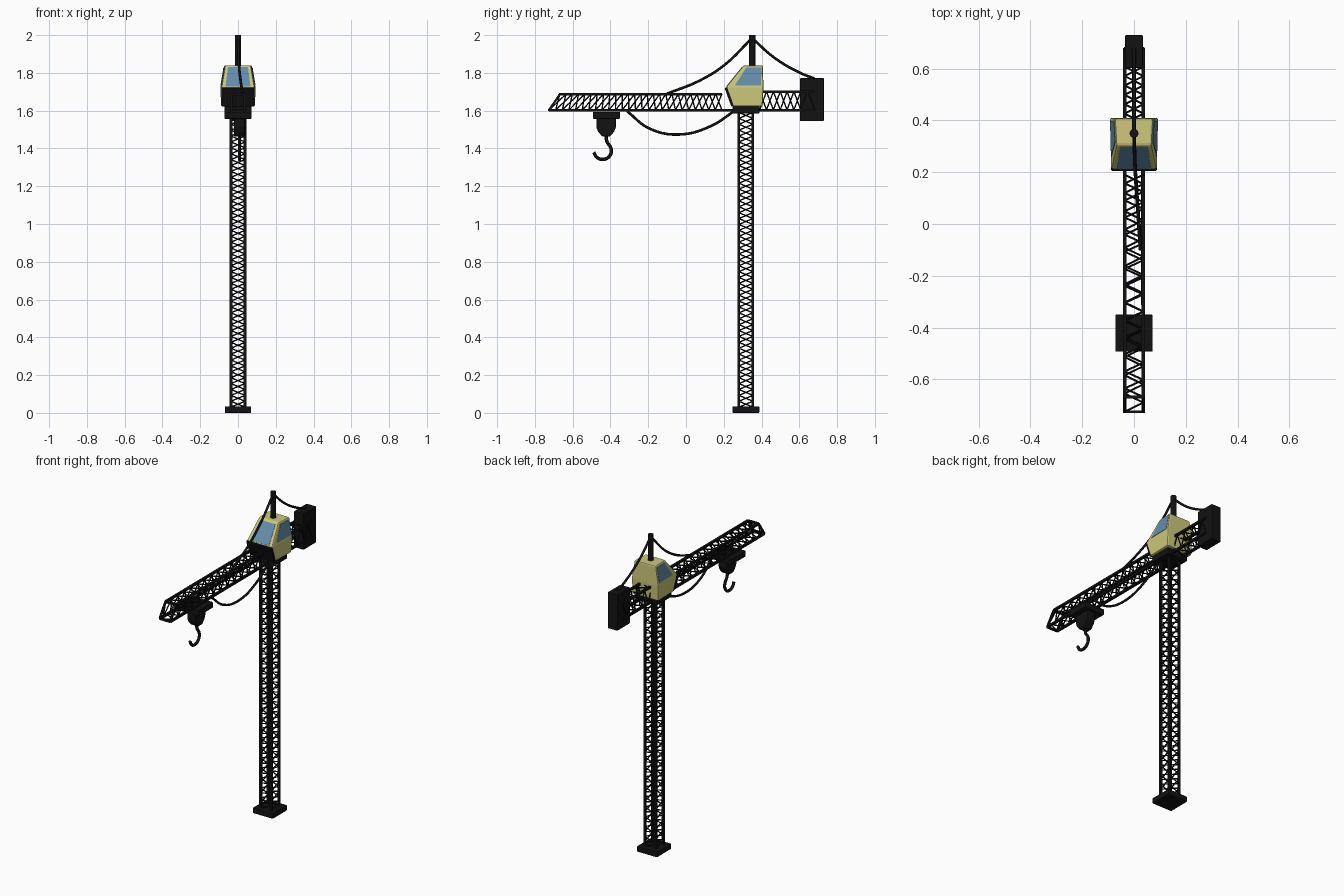
import bpy, bmesh, math
from mathutils import Vector, Matrix

if "Cube" in bpy.data.objects:
    bpy.data.objects.remove(bpy.data.objects["Cube"])


def material(name, rgb):
    m = bpy.data.materials.new(name)
    m.diffuse_color = (*rgb, 1)
    m.use_nodes = True
    m.node_tree.nodes["Principled BSDF"].inputs["Base Color"].default_value = m.diffuse_color
    return m


BLACK = material("black_steel", (0.006, 0.006, 0.006))
YELLOW = material("cab_paint", (0.62, 0.58, 0.2))
GLASS = material("window_glass", (0.13, 0.27, 0.42))


def finish(name, bm, mat, bevel=0.0, smooth=False):
    bmesh.ops.recalc_face_normals(bm, faces=bm.faces)
    me = bpy.data.meshes.new(name)
    bm.to_mesh(me)
    bm.free()
    ob = bpy.data.objects.new(name, me)
    bpy.context.collection.objects.link(ob)
    me.materials.append(mat)
    if bevel:
        mod = ob.modifiers.new("bevel", 'BEVEL')
        mod.width, mod.segments = bevel, 2
    if smooth:
        bpy.ops.object.select_all(action='DESELECT')
        ob.select_set(True)
        bpy.context.view_layer.objects.active = ob
        bpy.ops.object.shade_smooth_by_angle()
    return ob


def beam(bm, a, b, r, sides=6):
    a, b = Vector(a), Vector(b)
    d = b - a
    rot = d.to_track_quat('Z', 'Y').to_matrix().to_4x4()
    turn = Matrix.Rotation(math.pi / 4 if sides == 4 else 0, 4, 'Z')
    bmesh.ops.create_cone(bm, cap_ends=True, segments=sides, radius1=r, radius2=r, depth=d.length,
                          matrix=Matrix.Translation((a + b) / 2) @ rot @ turn)


def box(name, lo, hi, bevel=0.004):
    bm = bmesh.new()
    lo, hi = Vector(lo), Vector(hi)
    bmesh.ops.create_cube(bm, size=1, matrix=Matrix.Translation((lo + hi) / 2) @ Matrix.Diagonal((*(hi - lo), 1)))
    return finish(name, bm, BLACK, bevel)


def lattice(bm, starts, ends, n, r_chord, r_brace):
    """Four chords in ring order, zigzag braces on each side, mirrored on opposite sides."""
    starts, ends = [Vector(p) for p in starts], [Vector(p) for p in ends]
    for s, e in zip(starts, ends):
        beam(bm, s, e, r_chord, 4)
    for k in range(4):
        rails = [(starts[k], ends[k]), (starts[(k + 1) % 4], ends[(k + 1) % 4])]
        for i in range(n):
            p, q = rails[i % 2], rails[(i + 1) % 2]
            beam(bm, p[0].lerp(p[1], i / n), q[0].lerp(q[1], (i + 1) / n), r_brace, 5)


def tube(name, pts, r, smooth_path=True):
    cu = bpy.data.curves.new(name, 'CURVE')
    cu.dimensions = '3D'
    cu.bevel_depth, cu.bevel_resolution, cu.resolution_u, cu.use_fill_caps = r, 2, 5, True
    sp = cu.splines.new('BEZIER')
    sp.bezier_points.add(len(pts) - 1)
    for bp, p in zip(sp.bezier_points, pts):
        bp.co = p
        bp.handle_left_type = bp.handle_right_type = 'AUTO'
    ob = bpy.data.objects.new(name, cu)
    bpy.context.collection.objects.link(ob)
    cu.materials.append(BLACK)
    return ob


# Mast with foot and turntable plate
MY = 0.317
box("base_plate", (-0.07, MY - 0.071, 0), (0.07, MY + 0.071, 0.035))
box("turntable_plate", (-0.072, MY - 0.071, 1.585), (0.072, MY + 0.071, 1.625))
bm = bmesh.new()
ring = [(-0.037, MY - 0.037), (0.037, MY - 0.037), (0.037, MY + 0.037), (-0.037, MY + 0.037)]
lattice(bm, [(x, y, 0.03) for x, y in ring], [(x, y, 1.59) for x, y in ring], 50, 0.0095, 0.004)
finish("mast", bm, BLACK)

# Front jib with slanted tip
W = 0.036
ring = [(-W, 1.603), (W, 1.603), (W, 1.687), (-W, 1.687)]
bm = bmesh.new()
tip = [(x, -0.725 if z < 1.65 else -0.668, z) for x, z in ring]
lattice(bm, tip, [(x, 0.19, z) for x, z in ring], 26, 0.0095, 0.004)
for i in range(4):
    beam(bm, tip[i], tip[(i + 1) % 4], 0.008, 4)
for x in (-W, W):
    beam(bm, (x, 0.18, 1.603), (x, 0.42, 1.603), 0.0095, 4)
finish("front_jib", bm, BLACK)

# Rear jib and counterweight
ring = [(-W, 1.603), (W, 1.603), (W, 1.7), (-W, 1.7)]
bm = bmesh.new()
lattice(bm, [(x, 0.39, z) for x, z in ring], [(x, 0.68, z) for x, z in ring], 8, 0.0095, 0.004)
finish("rear_jib", bm, BLACK)
box("counterweight", (-0.034, 0.603, 1.545), (0.034, 0.73, 1.772))

# Cab body: three rings joined into a shell (half width, front y, back y, z)
rings = []
for wf, wb, yf, yb, z in ((0.086, 0.09, 0.246, 0.405, 1.622),
                          (0.088, 0.093, 0.21, 0.41, 1.722),
                          (0.068, 0.074, 0.305, 0.407, 1.84)):
    rings.append([Vector(p) for p in ((-wf, yf, z), (wf, yf, z), (wb, yb, z), (-wb, yb, z))])
bm = bmesh.new()
vs = [[bm.verts.new(p) for p in r] for r in rings]
bm.faces.new(vs[0])
bm.faces.new(vs[2])
for a, b in zip(vs, vs[1:]):
    for k in range(4):
        bm.faces.new((a[k], a[(k + 1) % 4], b[(k + 1) % 4], b[k]))
finish("cab_body", bm, YELLOW, 0.008)


def panel(name, k, level, u0, u1, v0, v1, mat, out, bevel=0.0):
    """Thin slab lying on one side of the cab."""
    a, b = rings[level][k], rings[level][(k + 1) % 4]
    c, d = rings[level + 1][(k + 1) % 4], rings[level + 1][k]
    pts = [a.lerp(b, u).lerp(d.lerp(c, u), v) for u, v in ((u0, v0), (u1, v0), (u1, v1), (u0, v1))]
    n = (b - a).cross(d - a).normalized()
    bm = bmesh.new()
    inner = [bm.verts.new(p - n * 0.012) for p in pts]
    outer = [bm.verts.new(p + n * out) for p in pts]
    bm.faces.new(inner)
    bm.faces.new(outer)
    for i in range(4):
        j = (i + 1) % 4
        bm.faces.new((inner[i], inner[j], outer[j], outer[i]))
    finish(name, bm, mat, bevel)


# Windows and dark front panel
panel("windscreen", 0, 1, 0.12, 0.88, 0.05, 0.91, GLASS, 0.002)
panel("right_window", 1, 1, 0.21, 0.93, 0.1, 0.89, GLASS, 0.002)
panel("left_window", 3, 1, 0.07, 0.79, 0.1, 0.89, GLASS, 0.002)
panel("cab_front_panel", 0, 0, 0.0, 1.0, 0.02, 1.0, BLACK, 0.006, 0.003)

# Tower peak and stay cables
bm = bmesh.new()
beam(bm, (0, 0.35, 1.63), (0, 0.35, 2.0), 0.017, 20)
finish("peak_post", bm, BLACK, smooth=True)
tube("front_stay_cable", [(0, 0.347, 1.982), (0.005, 0.204, 1.842), (0.014, 0.07, 1.758), (0.025, -0.1, 1.69)], 0.007)
tube("rear_stay_cable", [(0, 0.352, 1.982), (0, 0.468, 1.88), (0, 0.6, 1.802), (0, 0.68, 1.77)], 0.007)
tube("hanging_cable", [(0.034, 0.25, 1.594), (0.034, 0.135, 1.52), (0.034, -0.034, 1.474),
                       (0.034, -0.193, 1.505), (0.034, -0.312, 1.597)], 0.007)

# Trolley, pulley block and hook
box("trolley", (-0.072, -0.493, 1.557), (0.072, -0.35, 1.594))
bm = bmesh.new()
prof = [(-0.052, 0.1), (-0.052, 0.05), (-0.042, 0.025), (-0.02, 0), (0.02, 0), (0.042, 0.025), (0.052, 0.05), (0.052, 0.1)]
f = bm.faces.new([bm.verts.new((-0.022, -0.423 + y, 1.463 + z)) for y, z in prof])
ext = bmesh.ops.extrude_face_region(bm, geom=[f])
bmesh.ops.translate(bm, vec=(0.058, 0, 0), verts=[v for v in ext['geom'] if isinstance(v, bmesh.types.BMVert)])
finish("pulley_block", bm, BLACK, 0.006)
tube("hook", [(0.008, y, z) for y, z in ((-0.425, 1.475), (-0.418, 1.435), (-0.397, 1.4), (-0.403, 1.362),
                                         (-0.44, 1.342), (-0.474, 1.355), (-0.488, 1.38))], 0.009)
